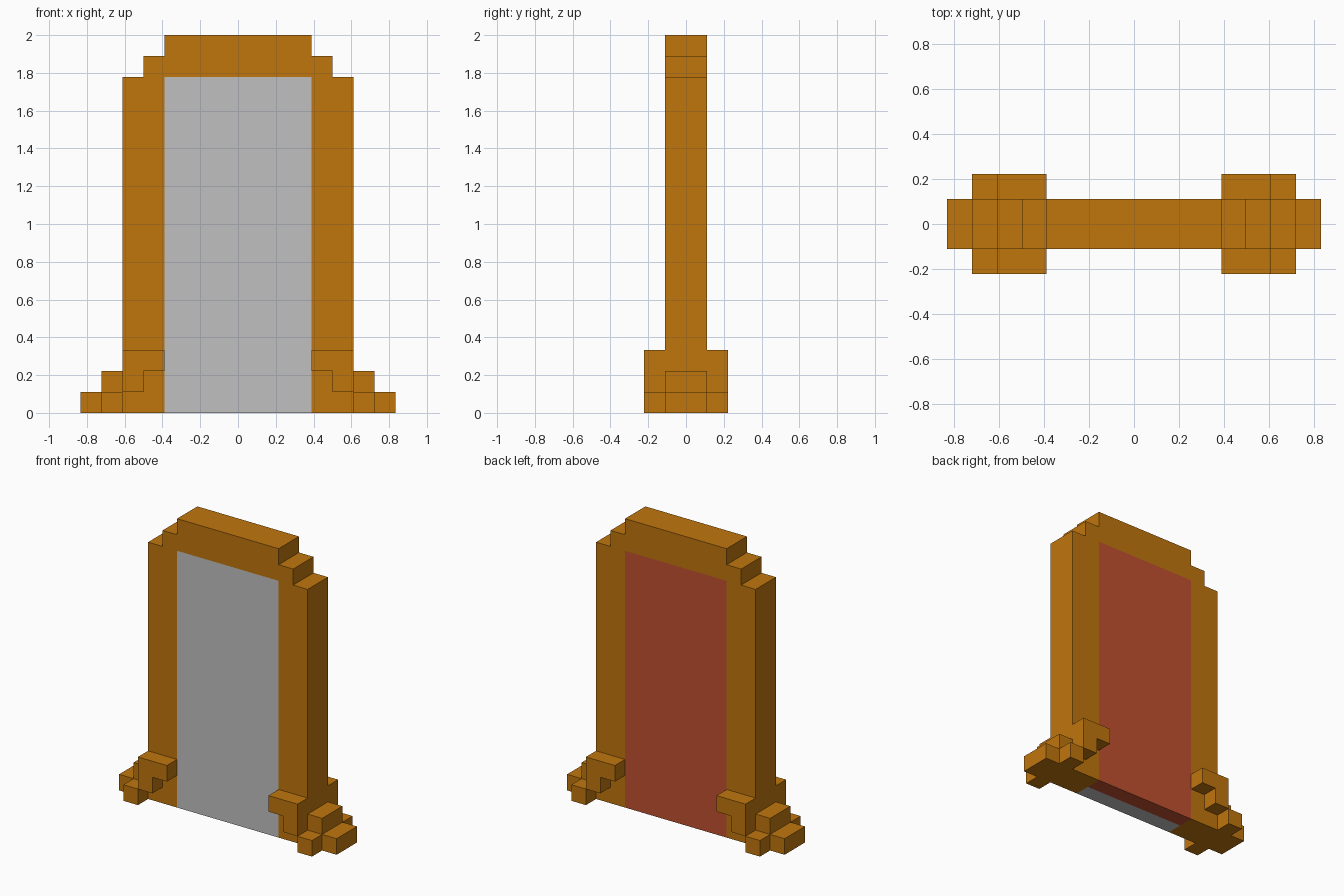
import bpy
import bmesh

cube = bpy.data.objects.get("Cube")
if cube:
    bpy.data.objects.remove(cube, do_unlink=True)

U = 1 / 9  # size of one block


def material(name, rgb):
    mat = bpy.data.materials.new(name)
    mat.use_nodes = True
    mat.diffuse_color = (*rgb, 1)
    mat.node_tree.nodes["Principled BSDF"].inputs["Base Color"].default_value = (*rgb, 1)
    return mat


GOLD = material("golden_wood", (0.527, 0.181, 0.004))
SILVER = material("silver_glass", (0.527, 0.527, 0.527))
BACKING = material("red_brown_backing", (0.527, 0.082, 0.028))


def prism(name, outline, y0, y1, mat):
    """Extrude an (x, z) outline, in blocks, from y0 to y1."""
    bm = bmesh.new()
    face = bm.faces.new([bm.verts.new((x * U, y0 * U, z * U)) for x, z in outline])
    extruded = bmesh.ops.extrude_face_region(bm, geom=[face])["geom"]
    verts = [v for v in extruded if isinstance(v, bmesh.types.BMVert)]
    bmesh.ops.translate(bm, verts=verts, vec=(0, (y1 - y0) * U, 0))
    bmesh.ops.recalc_face_normals(bm, faces=bm.faces)
    mesh = bpy.data.meshes.new(name)
    bm.to_mesh(mesh)
    bm.free()
    mesh.materials.append(mat)
    obj = bpy.data.objects.new(name, mesh)
    bpy.context.collection.objects.link(obj)
    return obj


def rect(x0, x1, z0, z1):
    return [(x0, z0), (x1, z0), (x1, z1), (x0, z1)]


# Stepped arch frame: left half outline, mirrored to the right
half = [(3.5, 16), (3.5, 0), (7.5, 0), (7.5, 1), (6.5, 1), (6.5, 2), (5.5, 2),
        (5.5, 16), (4.5, 16), (4.5, 17), (3.5, 17), (3.5, 18)]
prism("frame", half + [(-x, z) for x, z in reversed(half)], -1, 1, GOLD)

# Flush panel: glass in front, backing behind
prism("mirror_glass", rect(-3.5, 3.5, 0, 16), -1, 0, SILVER)
prism("mirror_backing", rect(-3.5, 3.5, 0, 16), 0, 1, BACKING)

# Foot ornaments on both faces of both pillars
bracket = [(4.5, 1), (5.5, 1), (5.5, 3), (3.5, 3), (3.5, 2), (4.5, 2)]
for side, sx in (("left", 1), ("right", -1)):
    for depth, y0, y1 in (("front", -2, -1), ("back", 1, 2)):
        for part, outline in (("bracket", bracket), ("toe", rect(5.5, 6.5, 0, 1))):
            prism(f"{depth}_{side}_{part}", [(sx * x, z) for x, z in outline], y0, y1, GOLD)
